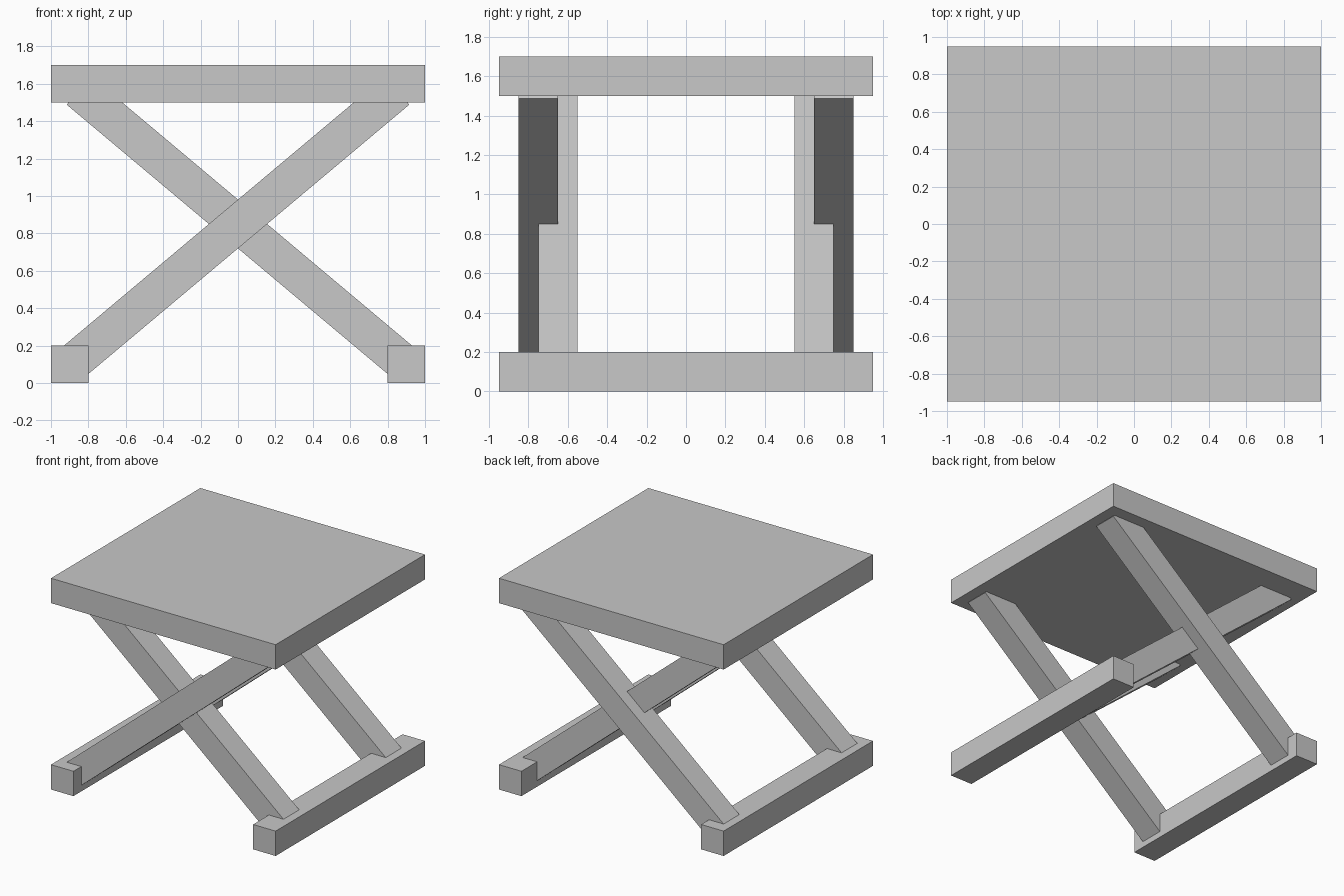
import bpy
import math
from mathutils import Matrix

cube = bpy.data.objects.get("Cube")
if cube:
    bpy.data.objects.remove(cube, do_unlink=True)

# Single plain grey finish
grey = bpy.data.materials.new("light_grey")
grey.use_nodes = True
colour = (0.58, 0.58, 0.58, 1)
grey.diffuse_color = colour
grey.node_tree.nodes["Principled BSDF"].inputs["Base Color"].default_value = colour


def box(name, size, centre, tilt=0.0, slide=0.0):
    """Box of the given size, slid along its length, then tilted about y."""
    bpy.ops.mesh.primitive_cube_add(size=1)
    ob = bpy.context.object
    ob.name = name
    ob.data.transform(Matrix.Translation((slide, 0, 0)) @ Matrix.Diagonal((*size, 1)))
    ob.data.transform(Matrix.Rotation(-tilt, 4, "Y"))
    ob.location = centre
    ob.data.materials.append(grey)
    return ob


DEPTH = 1.9     # front to back
BEAM = 0.2      # thickness of every part
ANGLE = math.radians(40)
TOP, BOTTOM = 1.112, 1.154   # leg reach above and below the crossing

# Seat slab
box("seat", (2, DEPTH, BEAM), (0, 0, 1.6))

# Foot rails
for side, x in (("left", 0.9), ("right", -0.9)):
    box(side + "_foot_rail", (BEAM, DEPTH, BEAM), (x, 0, 0.1))

# Crossed legs: outer pair rises to the left, inner pair to the right
for end, s in (("front", -1), ("back", 1)):
    for layer, y, direction in (("outer", 0.75, 1), ("inner", 0.65, -1)):
        box(f"{end}_{layer}_leg", (TOP + BOTTOM, BEAM, BEAM), (0, s * y, 0.85),
            direction * ANGLE, direction * (TOP - BOTTOM) / 2)
